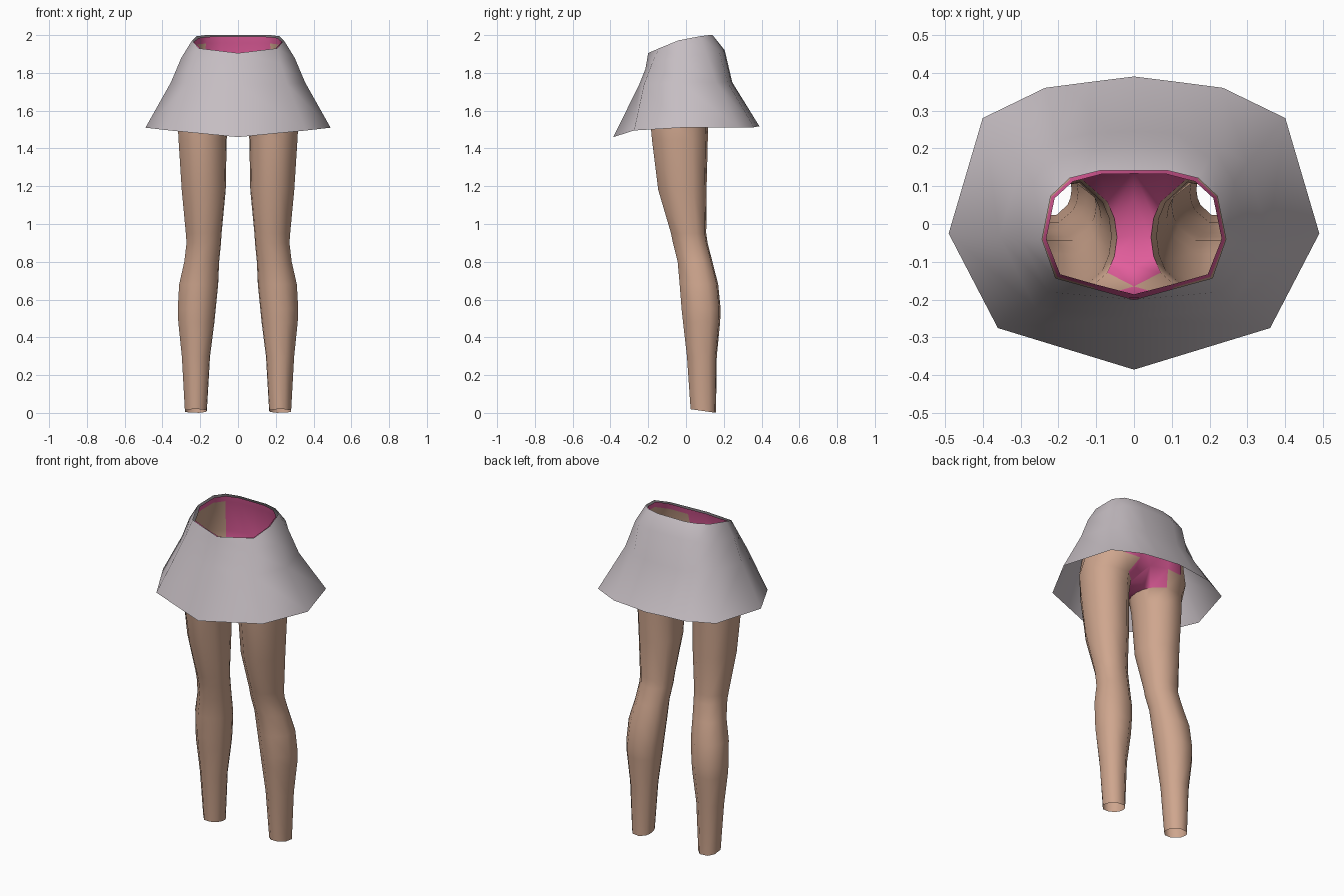
import bpy, math

if "Cube" in bpy.data.objects:
    bpy.data.objects.remove(bpy.data.objects["Cube"])


def material(name, rgb):
    m = bpy.data.materials.new(name)
    m.diffuse_color = (*rgb, 1)
    m.use_nodes = True
    m.node_tree.nodes["Principled BSDF"].inputs["Base Color"].default_value = m.diffuse_color
    return m


SKIN = material("skin", (0.62, 0.38, 0.27))
GREY = material("skirt grey", (0.56, 0.51, 0.54))
PINK = material("underwear pink", (0.76, 0.11, 0.33))


def half_object(name, verts, faces, mats, indices=None):
    """Make the +x half and mirror it across x = 0."""
    me = bpy.data.meshes.new(name)
    me.from_pydata(verts, [], faces)
    for m in mats:
        me.materials.append(m)
    if indices:
        for p, i in zip(me.polygons, indices):
            p.material_index = i
    ob = bpy.data.objects.new(name, me)
    bpy.context.collection.objects.link(ob)
    bpy.context.view_layer.objects.active = ob
    ob.select_set(True)
    mod = ob.modifiers.new("mirror", "MIRROR")
    mod.use_clip = True
    mod.merge_threshold = 0.0005
    bpy.ops.object.modifier_apply(modifier=mod.name)
    bpy.ops.object.mode_set(mode='EDIT')
    bpy.ops.mesh.select_all(action='SELECT')
    bpy.ops.mesh.normals_make_consistent(inside=False)
    bpy.ops.object.mode_set(mode='OBJECT')
    bpy.ops.object.shade_smooth_by_angle(angle=math.radians(50))
    ob.select_set(False)
    return ob


# Skirt: open half rings from waist to hem, front centre to back centre
skirt_rings = [
    [(0, -.200, 1.905), (.207, -.143, 1.93), (.243, -.04, 1.972), (.22, .074, 1.994),
     (.17, .121, 2.0), (.09, .141, 2.0), (0, .141, 2.0)],
    [(0, -.215, 1.82), (.225, -.18, 1.85), (.30, -.04, 1.88), (.265, .11, 1.90),
     (.2, .175, 1.915), (.11, .2, 1.92), (0, .205, 1.92)],
    [(0, -.247, 1.74), (.26, -.222, 1.74), (.355, -.035, 1.75), (.30, .16, 1.75),
     (.2, .22, 1.75), (.11, .24, 1.75), (0, .245, 1.75)],
    [(0, -.385, 1.46), (.36, -.275, 1.495), (.49, -.025, 1.51), (.40, .28, 1.51),
     (.235, .36, 1.512), (.12, .375, 1.515), (0, .39, 1.515)],
]
n = 7
half_object("skirt", [p for r in skirt_rings for p in r],
            [(r*n+c, (r+1)*n+c, (r+1)*n+c+1, r*n+c+1) for r in range(3) for c in range(n-1)],
            [GREY])

# Hips: open waist ring, waistband edge, hip and seat rings
waist = [(0, -.186, 1.90), (.1, -.160, 1.910), (.195, -.133, 1.925), (.232, -.04, 1.965),
         (.21, .068, 1.985), (.162, .112, 1.991), (.085, .132, 1.993), (0, .133, 1.993)]
band = [(x*1.04, y*1.05, z-.035) for x, y, z in waist]
hip = [(x, y, 1.75) for x, y in [(0, -.2), (.1, -.2), (.22, -.18), (.31, -.03),
                                 (.27, .1), (.2, .17), (.1, .195), (0, .185)]]
seat = [(x, y, 1.62) for x, y in [(0, -.165), (.09, -.19), (.24, -.185), (.33, -.03),
                                  (.29, .1), (.2, .165), (.1, .175), (0, .14)]]
verts = waist + band + hip + seat
crotch = len(verts)
verts += [(0, .065, 1.545), (0, -.03, 1.525), (0, -.11, 1.545)]
leg0 = len(verts)

# Leg: elliptical rings (z, inner x, outer x, front y, back y), open at the foot
leg_sections = [
    (1.54, .045, .328, -.198, .128), (1.45, .06, .323, -.19, .125),
    (1.18, .065, .305, -.155, .117), (.95, .087, .282, -.085, .113),
    (.90, .09, .278, -.075, .120), (.80, .10, .29, -.05, .146),
    (.68, .105, .318, -.04, .177), (.55, .118, .325, -.03, .190),
    (.48, .125, .322, -.022, .187), (.30, .148, .302, .0, .168),
    (.01, .165, .285, .02, .163),
]
angles = [-55, -20, 20, 70, 115, 150, 200, 235, 252, 270, 288]
m = len(angles)
for z, x0, x1, y0, y1 in leg_sections:
    for a in angles:
        s, c = math.sin(math.radians(a)), math.cos(math.radians(a))
        tilt = .01 * c if z < .1 else 0
        verts.append(((x0+x1)/2 + (x1-x0)/2*s, (y0+y1)/2 - (y1-y0)/2*c, z + tilt))

faces, idx = [], []
# Briefs: waistband, front panel and back panel in pink, bare skin between
pink_columns = [range(7), (0, 5, 6), (0, 5, 6), (6,)]
for r in range(4):
    low = leg0 if r == 3 else (r+1)*8
    for c in range(7):
        faces.append((r*8+c, low+c, low+c+1, r*8+c+1))
        idx.append(1 if c in pink_columns[r] else 0)
# Strip between the legs
centre = [31, crotch, crotch+1, crotch+2, 24]
inner = [leg0+7, leg0+8, leg0+9, leg0+10, leg0]
for k in range(4):
    faces.append((centre[k], inner[k], inner[k+1], centre[k+1]))
    idx.append(1)
# Leg tube
for r in range(len(leg_sections)-1):
    a, b = leg0 + r*m, leg0 + (r+1)*m
    for c in range(m):
        d = (c+1) % m
        faces.append((a+c, b+c, b+d, a+d))
        idx.append(0)
half_object("legs_and_briefs", verts, faces, [SKIN, PINK], idx)
